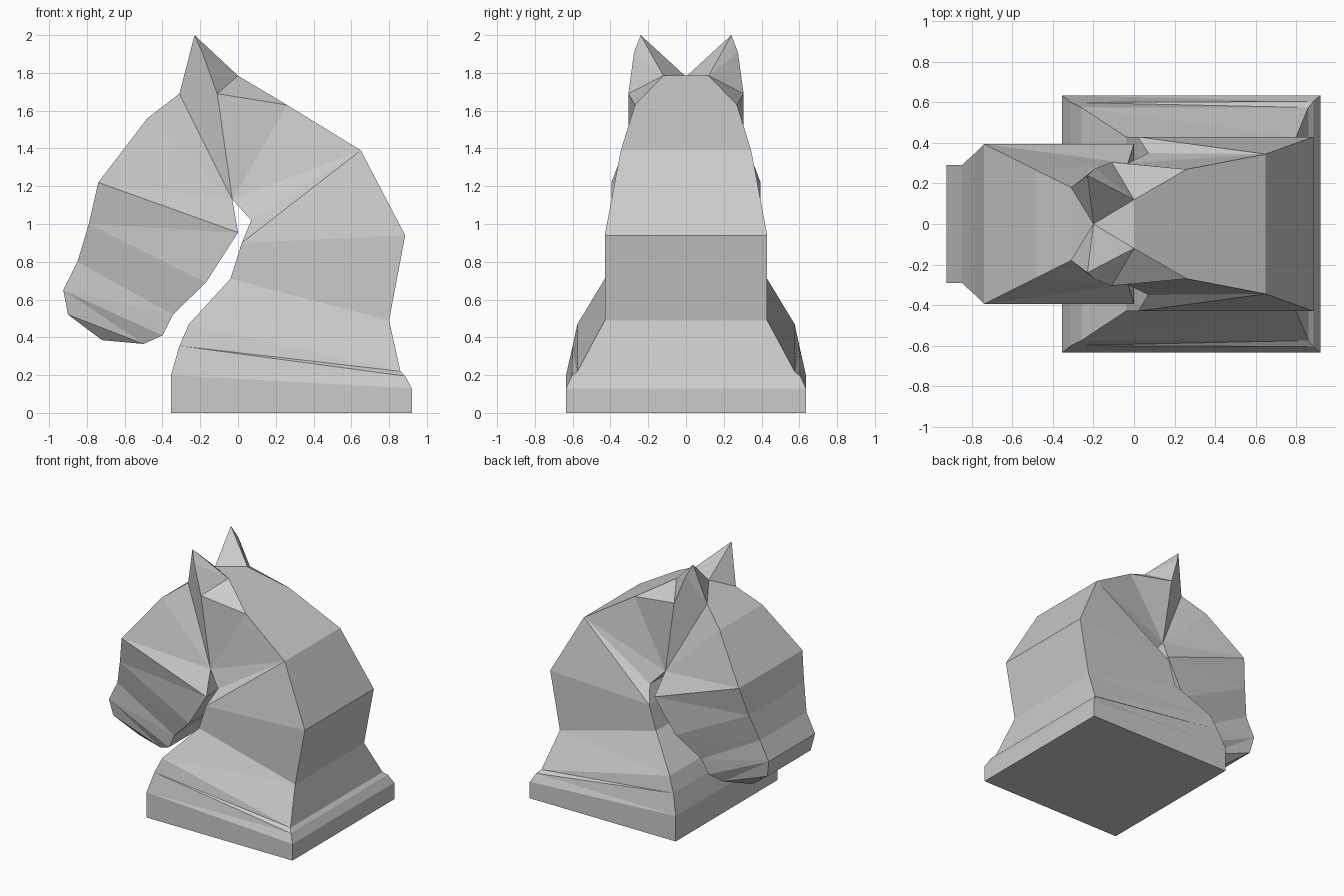
import bpy, bmesh

if "Cube" in bpy.data.objects:
    bpy.data.objects.remove(bpy.data.objects["Cube"])

# Side outline: name -> (x, z, half width)
BACK = {"b0": (.92, 0, .635), "b1": (.92, .13, .635), "b2": (.885, .195, .605),
        "b3": (.86, .22, .575), "b4": (.80, .49, .43), "b5": (.885, .94, .43),
        "b6": (.65, 1.39, .345), "b7": (.26, 1.63, .27), "poll": (0, 1.785, .12)}
HEAD = {"brow": (-.31, 1.69, .18), "n1": (-.48, 1.56, .265), "n2": (-.74, 1.22, .395),
        "n3": (-.79, 1.0, .345), "n4": (-.85, .80, .29), "n5": (-.925, .65, .29),
        "m1": (-.90, .52, .27), "m2": (-.72, .385, .20), "m3": (-.50, .365, .25),
        "j1": (-.40, .41, .29), "j2": (-.345, .52, .30), "j3": (-.17, .69, .37),
        "j4": (0, .955, .395), "hinge": (-.03, 1.13, .30)}
CHEST = {"c6": (.07, 1.02, .35), "c5": (.02, .90, .43), "c4": (-.04, .71, .43),
         "c3": (-.26, .47, .575), "c2": (-.31, .355, .60), "c1": (-.355, .20, .635),
         "c0": (-.355, 0, .635)}
EAR = {"tip": (-.23, 2.0, .24), "rim": (-.19, 1.91, .275), "root": (-.11, 1.69, .305)}

# Side faces, mirrored onto both flanks
BASE_SIDES = ["c0 b0 b1 c1", "c1 b1 b2", "c1 b2 c2", "c2 b2 b3", "c2 b3 c3"]
NECK_SIDES = ["c3 b3 b4", "c3 b4 c4", "c4 b4 b5", "c4 b5 c5", "c5 b5 b6", "c5 b6 c6",
              "c6 b6 hinge", "hinge b6 b7", "hinge b7 root", "root b7 poll"]
FACE_SIDES = ["hinge n1 brow", "hinge n2 n1", "hinge j4 n2", "n2 j4 n3", "n3 j4 j3",
              "n3 j3 n4", "n4 j3 j2", "n4 j2 n5", "n5 j2 j1", "n5 j1 m3", "n5 m3 m1",
              "m1 m3 m2"]
EAR_SIDES = ["hinge brow rim", "brow tip rim", "hinge rim root", "root rim poll",
             "rim tip poll", "tip crown poll", "tip brow crown"]

bm = bmesh.new()
outline = {**BACK, **HEAD, **CHEST}
sides = []
crown = bm.verts.new((-.20, 0, 1.78))
for s in (-1, 1):
    v = {k: bm.verts.new((x, s * w, z)) for k, (x, z, w) in {**outline, **EAR}.items()}
    v["crown"] = crown
    sides.append(v)
    for f in BASE_SIDES + NECK_SIDES + FACE_SIDES + EAR_SIDES:
        bm.faces.new([v[k] for k in f.split()])

# Bands joining the two flanks all round the outline, open at the crown
L, R = sides
names = list(outline)
for a, b in zip(names, names[1:] + names[:1]):
    if a != "poll":
        bm.faces.new((L[a], L[b], R[b], R[a]))
for k in ("poll", "brow"):
    bm.faces.new((L[k], R[k], crown))

bmesh.ops.recalc_face_normals(bm, faces=bm.faces)
mesh = bpy.data.meshes.new("horse_head")
bm.to_mesh(mesh)
bm.free()
bpy.context.collection.objects.link(bpy.data.objects.new("horse_head", mesh))
